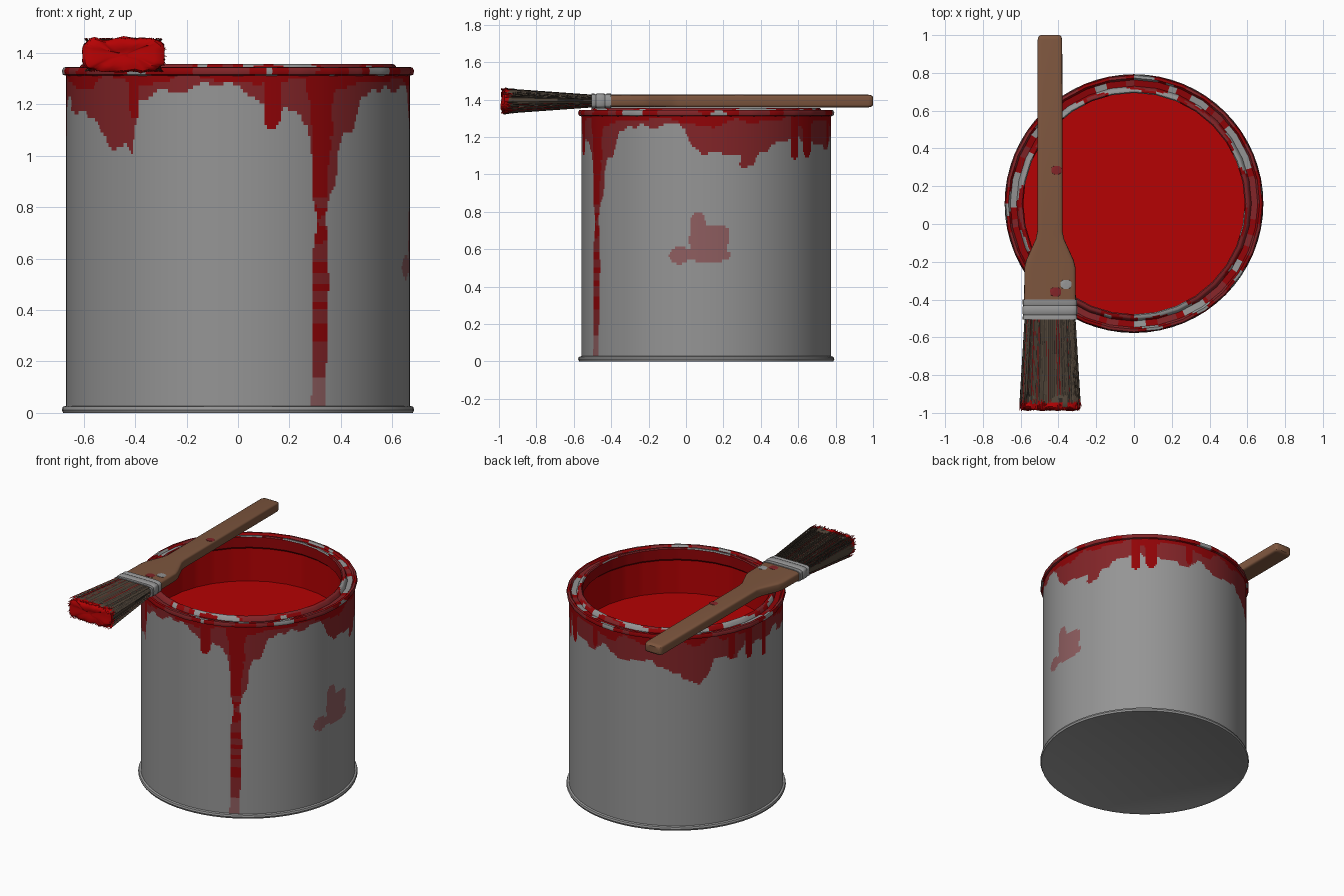
import bpy, bmesh, math, random
from mathutils import Vector, noise

if "Cube" in bpy.data.objects:
    bpy.data.objects.remove(bpy.data.objects["Cube"])

random.seed(4)
CY = 0.108  # can axis in y

COLOURS = {
    "steel": (0.30, 0.30, 0.30), "red_paint": (0.46, 0.0005, 0.001),
    "dark_red_paint": (0.28, 0.001, 0.002), "thin_red_paint": (0.225, 0.018, 0.021),
    "pale_red_smudge": (0.27, 0.11, 0.115), "wood": (0.205, 0.092, 0.048),
    "bristle_brown": (0.085, 0.062, 0.042), "bristle_dark": (0.025, 0.02, 0.016),
}
NAMES = list(COLOURS)
MATS = []
for n, c in COLOURS.items():
    m = bpy.data.materials.new(n)
    m.diffuse_color = (*c, 1)
    m.use_nodes = True
    m.node_tree.nodes["Principled BSDF"].inputs["Base Color"].default_value = m.diffuse_color
    MATS.append(m)


def make(name, verts, faces, colour, angle=40):
    """Mesh object; colour is a name or a rule taking the face centre."""
    me = bpy.data.meshes.new(name)
    me.from_pydata(verts, [], faces)
    bm = bmesh.new()
    bm.from_mesh(me)
    bmesh.ops.remove_doubles(bm, verts=bm.verts, dist=1e-5)
    used = []
    for f in bm.faces:
        n = colour if isinstance(colour, str) else colour(f.calc_center_median())
        if n not in used:
            used.append(n)
        f.material_index = used.index(n)
    bm.to_mesh(me)
    bm.free()
    for n in used:
        me.materials.append(MATS[NAMES.index(n)])
    ob = bpy.data.objects.new(name, me)
    bpy.context.collection.objects.link(ob)
    bpy.ops.object.select_all(action='DESELECT')
    ob.select_set(True)
    bpy.context.view_layer.objects.active = ob
    bpy.ops.object.shade_smooth_by_angle(angle=math.radians(angle))
    return ob


def lathe(name, profile, n, colour, sides=0):
    """Spin (r, z) points; sides > 0 keeps a polygonal outline."""
    verts, faces = [], []
    for r, z in profile:
        for i in range(n):
            a = 2 * math.pi * i / n
            k = 1
            if sides:
                s = 2 * math.pi / sides
                k = math.cos(s / 2) / math.cos(a % s - s / 2)
            verts.append((r * k * math.sin(a), CY - r * k * math.cos(a), z))
    for j in range(len(profile) - 1):
        for i in range(n):
            i2 = (i + 1) % n
            faces.append((j*n + i, j*n + i2, (j+1)*n + i2, (j+1)*n + i))
    return make(name, verts, faces, colour)


def interp(table, x):
    for (a, u), (b, v) in zip(table, table[1:]):
        if a <= x <= b:
            return u + (v - u) * (x - a) / (b - a)
    return table[-1][1]


def wobble(x, y, z, k):
    return noise.noise(Vector((x * k, y * k, z * k)))


# lower edge of the thin paint around the can: angle from the front, height
THIN = [(0, 1.26), (5, 1.25), (8, 1.18), (14, 1.15), (16, 1.20), (24, 1.12), (27, 0.88),
        (34, 0.86), (36, 1.02), (38, 1.11), (42, 1.11), (46, 1.25), (70, 1.27), (80, 1.24),
        (84, 1.16), (90, 1.10), (98, 1.12), (106, 1.07), (112, 1.03), (115, 1.12), (126, 1.17),
        (150, 1.20), (166, 1.12), (172, 1.2), (185, 1.13), (200, 1.16), (212, 1.1),
        (228, 1.0), (232, 1.02), (236, 1.18), (250, 1.14), (255, 1.22), (270, 1.17),
        (280, 1.23), (290, 1.16), (297, 1.17), (311, 1.07), (322, 1.02), (325, 1.24),
        (340, 1.27), (360, 1.26)]
# narrow thick drips: angle, half width in degrees, lower end
DRIPS = [(11.5, 2.6, 1.1), (135, 2.8, 1.08), (144, 3, 1.09), (246, 2, 1.13),
         (258, 2.2, 1.1), (270, 2, 1.07), (323, 2, 1.14), (166, 2, 1.15)]
# thick beads in the long run: height, half length
BEADS = [(0.31, 0.04), (0.42, 0.018), (0.49, 0.015), (0.57, 0.03), (0.69, 0.035), (0.78, 0.02)]
# pale smudge on the right: y, z, half sizes
SMUDGE = [(0.13, 0.66, 0.09, 0.08), (-0.04, 0.56, 0.05, 0.045),
          (0.07, 0.73, 0.04, 0.06), (0.11, 0.57, 0.12, 0.035)]


def body_colour(c):
    x, y, z = c
    a = math.degrees(math.atan2(x, CY - y)) % 360
    w = wobble(x, y, z, 7)
    # long run down to the floor
    mid = interp([(0, 27.6), (0.3, 28.6), (0.8, 29), (1.0, 30), (1.32, 29)], z)
    half = interp([(0, 3.4), (0.15, 2.4), (0.35, 3.1), (0.6, 3.0), (0.76, 2.0),
                   (0.88, 4.2), (1.2, 4.4), (1.32, 7)], z)
    if abs(a - mid - w) < half:
        if z > 0.84:
            return "dark_red_paint" if a < 33 + 3 * w or z > 1.08 else "thin_red_paint"
        if z < 0.14:
            return "pale_red_smudge"
        bead = any(abs(z - b) < h * (1 + w) for b, h in BEADS)
        return "dark_red_paint" if bead else "thin_red_paint"
    for d, h, end in DRIPS:
        t = (z - end) / 0.03
        if t > 0 and abs(a - d) < h * min(1, math.sqrt(t)):
            return "dark_red_paint"
    edge = interp(THIN, a)
    if z > max(1.285 + 0.07 * w, edge + 0.03):
        return "dark_red_paint"
    if z > edge + 0.05 * wobble(x, y, z, 14):
        return "thin_red_paint"
    if x > 0 and any(((y - p) / u) ** 2 + ((z - q) / v) ** 2 < 1 + w for p, q, u, v in SMUDGE):
        return "pale_red_smudge"
    return "steel"


def rim_colour(c):
    x, y, z = c
    r = math.hypot(x, y - CY)
    if z < 1.345 and r < 0.613:
        return "red_paint" if z < 1.26 else "dark_red_paint"
    w = wobble(x, y, r * 3, 6)
    if w > (0.1 if r < 0.625 else 0.3):
        return "steel"
    return "thin_red_paint" if w < -0.1 else "dark_red_paint"


# can body, base and painted rim
ROWS = 92
lathe("can_body", [(0.668, 0.025 + 1.29 * j / ROWS) for j in range(ROWS + 1)], 448, body_colour)
lathe("can_base", [(0, 0.004), (0.655, 0.004), (0.664, 0), (0.68, 0), (0.685, 0.012),
                   (0.681, 0.024), (0.667, 0.028)], 64, "steel")
lathe("can_rim", [(0.667, 1.31), (0.681, 1.315), (0.685, 1.33), (0.679, 1.343), (0.665, 1.345),
                  (0.655, 1.332), (0.622, 1.328), (0.613, 1.350), (0.605, 1.356), (0.592, 1.356),
                  (0.586, 1.35), (0.586, 1.28), (0.603, 1.265), (0.603, 1.03)],
      192, rim_colour, sides=32)
# paint inside
lathe("paint_surface", [(0.604, 1.04), (0, 1.04)], 64, "red_paint")


def section(y, hw, hh, n, x0, z0, power):
    """Rounded rectangle across the brush."""
    e = 2 / power
    pts = []
    for i in range(n):
        a = 2 * math.pi * i / n
        c, s = math.cos(a), math.sin(a)
        pts.append(Vector((x0 + hw * math.copysign(abs(c) ** e, c), y,
                           z0 + hh * math.copysign(abs(s) ** e, s))))
    return pts


def loft(name, secs, colour, n=32, x0=-0.445, z0=1.392, power=6, angle=40, lump=0):
    """Skin (y, half width, half height) sections running towards -y."""
    verts, faces = [], []
    for y, hw, hh in secs:
        verts += section(y, hw, hh, n, x0, z0, power)
    for v in verts:
        if lump and v.y < -0.9:
            w = wobble(*v, 28)
            v += Vector((0, 0.6 * lump * w, lump * w))
    for j in range(len(secs) - 1):
        for i in range(n):
            i2 = (i + 1) % n
            faces.append((j*n + i, j*n + i2, (j+1)*n + i2, (j+1)*n + i))
    faces.append(tuple(reversed(range(n))))
    faces.append(tuple((len(secs) - 1) * n + i for i in range(n)))
    return make(name, verts, faces, colour, angle)


# brush handle with flared shoulder
loft("brush_handle", [(1.0, 0.05, 0.022), (0.993, 0.06, 0.03), (0.975, 0.065, 0.034),
                      (-0.04, 0.067, 0.034), (-0.08, 0.075, 0.034), (-0.19, 0.125, 0.034),
                      (-0.23, 0.135, 0.034), (-0.41, 0.137, 0.034)], "wood")
# paint spots on the handle
for k, (x, y, r, col) in enumerate([(-0.41, 0.285, 0.028, "thin_red_paint"),
                                    (-0.415, -0.36, 0.03, "thin_red_paint"),
                                    (-0.36, -0.32, 0.03, "steel")]):
    loft(f"handle_spot_{k + 1}", [(y + r * 0.8, r * 0.5, 0.002), (y + r * 0.4, r, 0.002),
                                  (y - r * 0.5, r * 0.9, 0.002), (y - r * 0.8, r * 0.4, 0.002)],
         col, n=8, x0=x, z0=1.4262)
# metal ferrule with ridges
loft("ferrule", [(-0.40, 0.138, 0.034), (-0.40, 0.144, 0.039), (-0.425, 0.144, 0.039),
                 (-0.432, 0.141, 0.036), (-0.44, 0.145, 0.041), (-0.475, 0.145, 0.041),
                 (-0.482, 0.141, 0.036), (-0.49, 0.144, 0.039), (-0.505, 0.144, 0.039),
                 (-0.505, 0.13, 0.03)], "steel")


# bristles: streaked core with a paint-soaked tip
def bristle_colour(c):
    if c.y < -0.95 + 0.03 * wobble(*c, 16):
        return "red_paint"
    s = noise.noise(Vector((c.x * 90, c.y * 5, c.z * 90)))
    return "bristle_brown" if s > -0.25 else "bristle_dark"


def spread(y):
    t = (-0.5 - y) / 0.47
    return 0.132 + 0.028 * t, 0.032 + 0.033 * t


core = [(-0.5 - 0.0235 * k, *spread(-0.5 - 0.0235 * k)) for k in range(21)]
core += [(-0.981, 0.150, 0.058), (-0.985, 0.12, 0.042), (-0.983, 0.07, 0.022), (-0.98, 0.02, 0.006)]
loft("bristle_core", core, bristle_colour, n=72, power=4, lump=0.014)

# loose hairs over the core
verts, faces, tones = [], [], []
for k in range(460):
    a = random.uniform(0, 2 * math.pi)
    c, s = math.cos(a), math.sin(a)
    dx, dz = math.copysign(abs(c) ** 0.5, c), math.copysign(abs(s) ** 0.5, s)
    if k % 2:  # fill the broad faces evenly
        dx, dz = random.uniform(-0.95, 0.95), math.copysign(0.98, s)
    end = random.uniform(-0.99, -0.95)
    j = random.uniform(-0.05, 0.05)
    b = len(verts)
    for y, w in ((-0.5, 0.0022), (random.uniform(-0.955, -0.925), 0.0024), (end, 0.0012)):
        hw, hh = spread(y)
        f = 1.0 + (j * 0.6 if y == end else 0.01)
        p = Vector((-0.445 + dx * hw * f + (j * 0.08 if y == end else 0), y, 1.392 + dz * hh * f))
        for q in range(3):
            t = 2 * math.pi * q / 3
            verts.append(p + Vector((w * math.cos(t), 0, w * math.sin(t))))
    tone = random.choices(["bristle_brown", "bristle_dark", "dark_red_paint"], [6, 3, 1])[0]
    for g in (0, 3):
        for q in range(3):
            q2 = (q + 1) % 3
            faces.append((b+g+q, b+g+q2, b+g+3+q2, b+g+3+q))
            tones.append("red_paint" if g else tone)
    faces.append((b + 6, b + 7, b + 8))
    tones.append("red_paint")
tone_iter = iter(tones)
make("bristle_hairs", verts, faces, lambda c: next(tone_iter))
